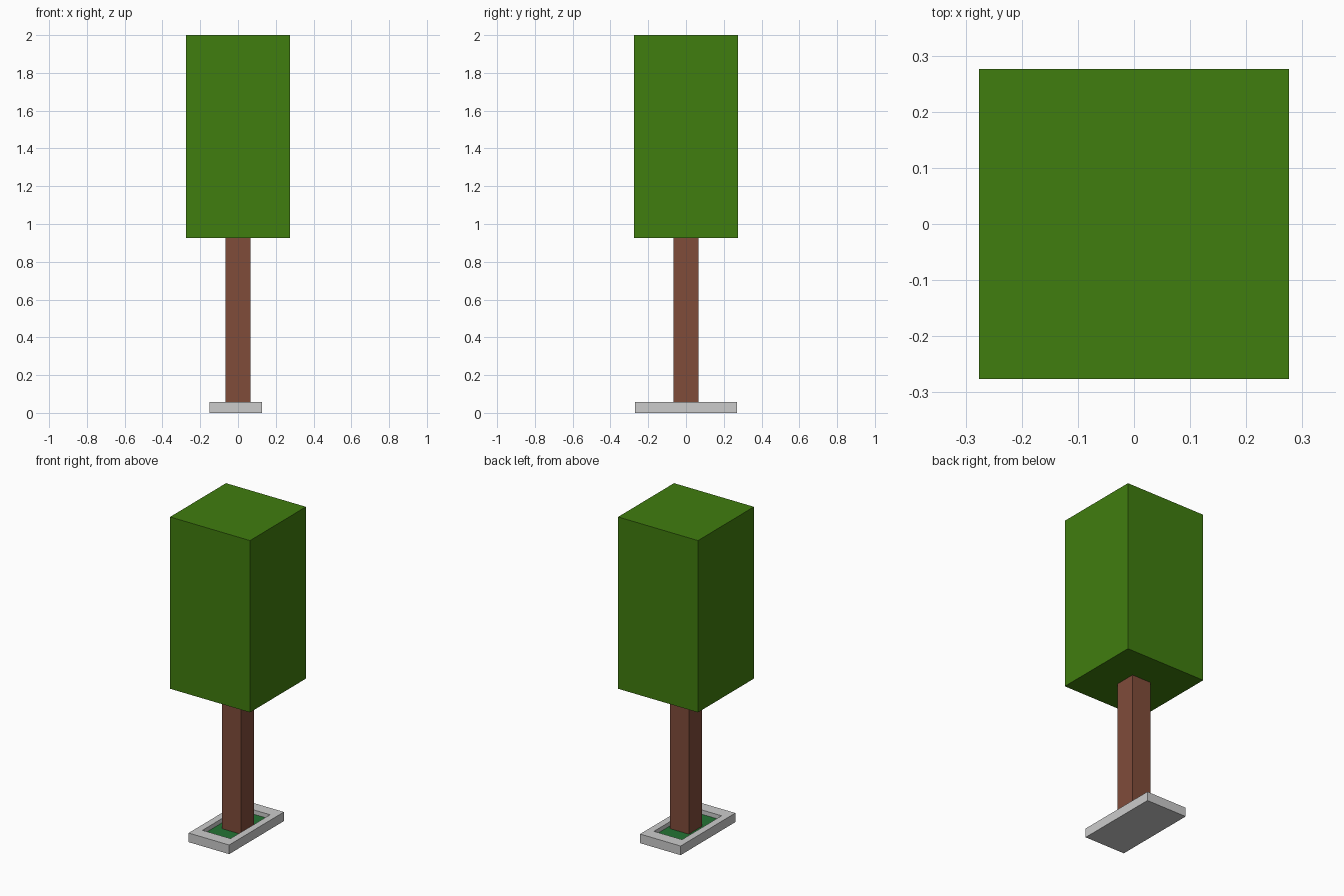
import bpy, bmesh

if "Cube" in bpy.data.objects:
    bpy.data.objects.remove(bpy.data.objects["Cube"])


def material(name, rgb):
    m = bpy.data.materials.new(name)
    m.diffuse_color = (*rgb, 1)
    m.use_nodes = True
    m.node_tree.nodes["Principled BSDF"].inputs["Base Color"].default_value = m.diffuse_color
    return m


def rect(x0, x1, y0, y1, z):
    return [(x0, y0, z), (x1, y0, z), (x1, y1, z), (x0, y1, z)]


def lofted(name, loops, mat=None, cap_start=True, cap_end=True):
    """Join successive rectangular loops with quads and cap the ends."""
    bm = bmesh.new()
    rings = [[bm.verts.new(p) for p in loop] for loop in loops]
    for a, b in zip(rings, rings[1:]):
        for i in range(4):
            j = (i + 1) % 4
            bm.faces.new((a[i], a[j], b[j], b[i]))
    if cap_start:
        bm.faces.new(rings[0][::-1])
    if cap_end:
        bm.faces.new(rings[-1])
    mesh = bpy.data.meshes.new(name)
    bm.to_mesh(mesh)
    bm.free()
    ob = bpy.data.objects.new(name, mesh)
    bpy.context.collection.objects.link(ob)
    if mat:
        mesh.materials.append(mat)
    return ob


leaf = material("leaf_green", (0.051, 0.205, 0.0045))
bark = material("bark_brown", (0.216, 0.072, 0.042))
grass = material("grass_green", (0.017, 0.175, 0.035))

GRASS_Z, RIM_Z = 0.03, 0.057
outer = (-0.152, 0.128, -0.27, 0.27)
inner = (-0.109, 0.085, -0.195, 0.195)

# Stone planter: outer wall, flat rim and inner wall, open above the grass
lofted("planter_border", [rect(*outer, 0), rect(*outer, RIM_Z),
                          rect(*inner, RIM_Z), rect(*inner, GRASS_Z)],
       cap_end=False)

# Grass floor of the planter
lofted("grass_patch", [rect(*inner, GRASS_Z)], grass, cap_start=False)

# Square trunk and block of foliage
T, F = 0.066, 0.276
lofted("trunk", [rect(-T, T, -T, T, GRASS_Z), rect(-T, T, -T, T, 0.927)], bark)
lofted("foliage", [rect(-F, F, -F, F, 0.927), rect(-F, F, -F, F, 2)], leaf)
